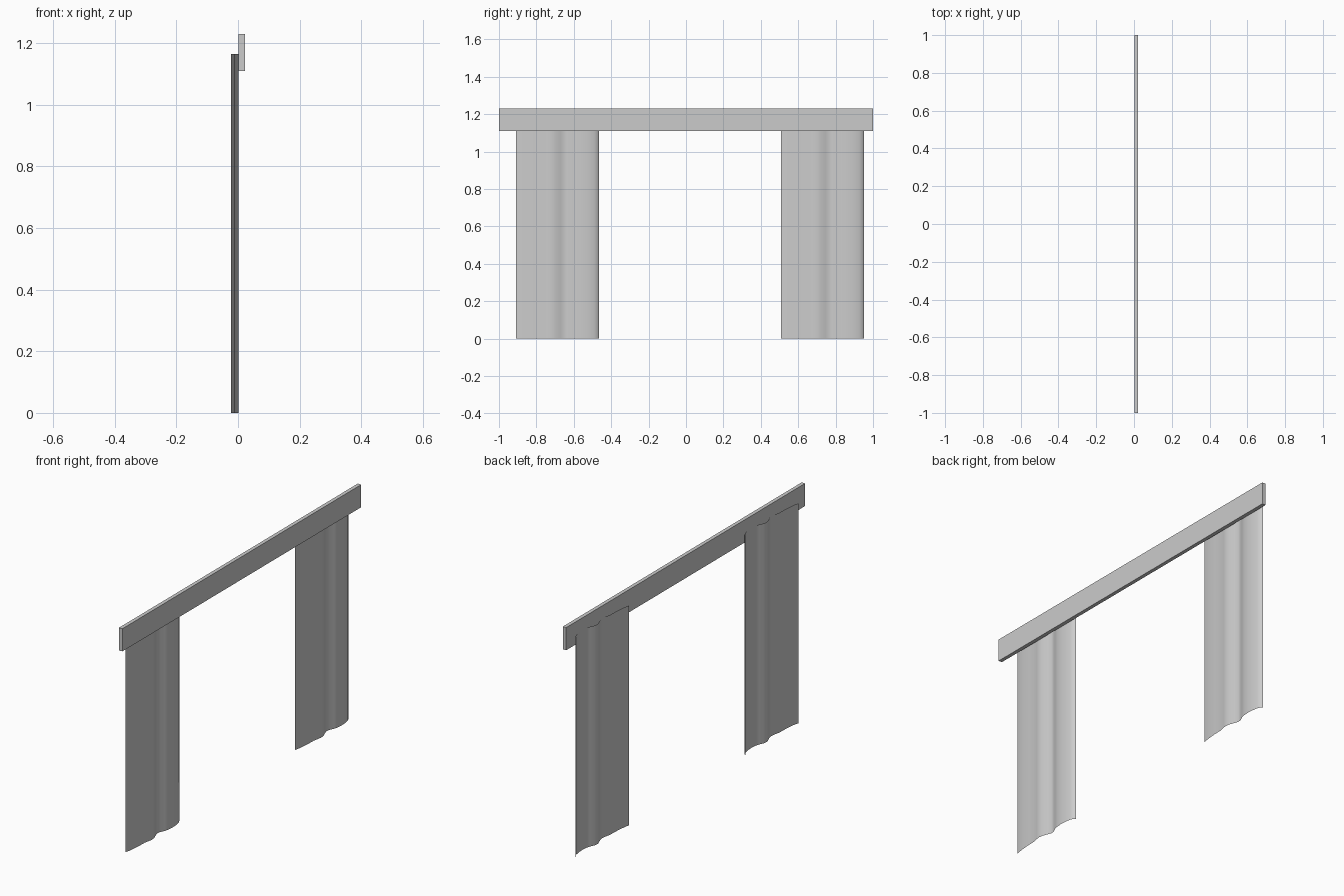
import bpy, bmesh

if "Cube" in bpy.data.objects:
    bpy.data.objects.remove(bpy.data.objects["Cube"])

# One flat grey for everything
grey = bpy.data.materials.new("light_grey")
grey.diffuse_color = (0.6, 0.6, 0.6, 1.0)
grey.use_nodes = True
grey.node_tree.nodes["Principled BSDF"].inputs["Base Color"].default_value = grey.diffuse_color


def make_object(name, bm):
    mesh = bpy.data.meshes.new(name)
    bm.to_mesh(mesh)
    bm.free()
    mesh.materials.append(grey)
    obj = bpy.data.objects.new(name, mesh)
    bpy.context.collection.objects.link(obj)
    return obj


# Pelmet board across the top
def pelmet(x0, x1, z0, z1):
    bm = bmesh.new()
    bmesh.ops.create_cube(bm, size=1)
    for v in bm.verts:
        v.co.x = x1 if v.co.x > 0 else x0
        v.co.y *= 2
        v.co.z = z1 if v.co.z > 0 else z0
    make_object("pelmet", bm)


# Fold outline of one curtain seen from above: (distance along y, x)
FOLDS = [(0, -0.022), (0.025, -0.016), (0.06, -0.012), (0.10, -0.009),
         (0.14, -0.008), (0.17, -0.002), (0.19, 0.001), (0.215, -0.003),
         (0.24, -0.013), (0.26, -0.020), (0.28, -0.018), (0.305, -0.006),
         (0.33, 0.0), (0.36, 0.002), (0.39, 0.0), (0.42, -0.005),
         (0.437, -0.013), (0.445, -0.022)]


# Curtain: thin cloth sheet, the folds extruded straight up
def curtain(name, y0, height):
    bm = bmesh.new()
    low = [bm.verts.new((x, y0 + d, 0)) for d, x in FOLDS]
    high = [bm.verts.new((x, y0 + d, height)) for d, x in FOLDS]
    for i in range(len(FOLDS) - 1):
        face = bm.faces.new((low[i], low[i + 1], high[i + 1], high[i]))
        face.smooth = True
    make_object(name, bm)


pelmet(0.002, 0.022, 1.11, 1.23)
curtain("left_curtain", -0.91, 1.165)
curtain("right_curtain", 0.507, 1.165)
